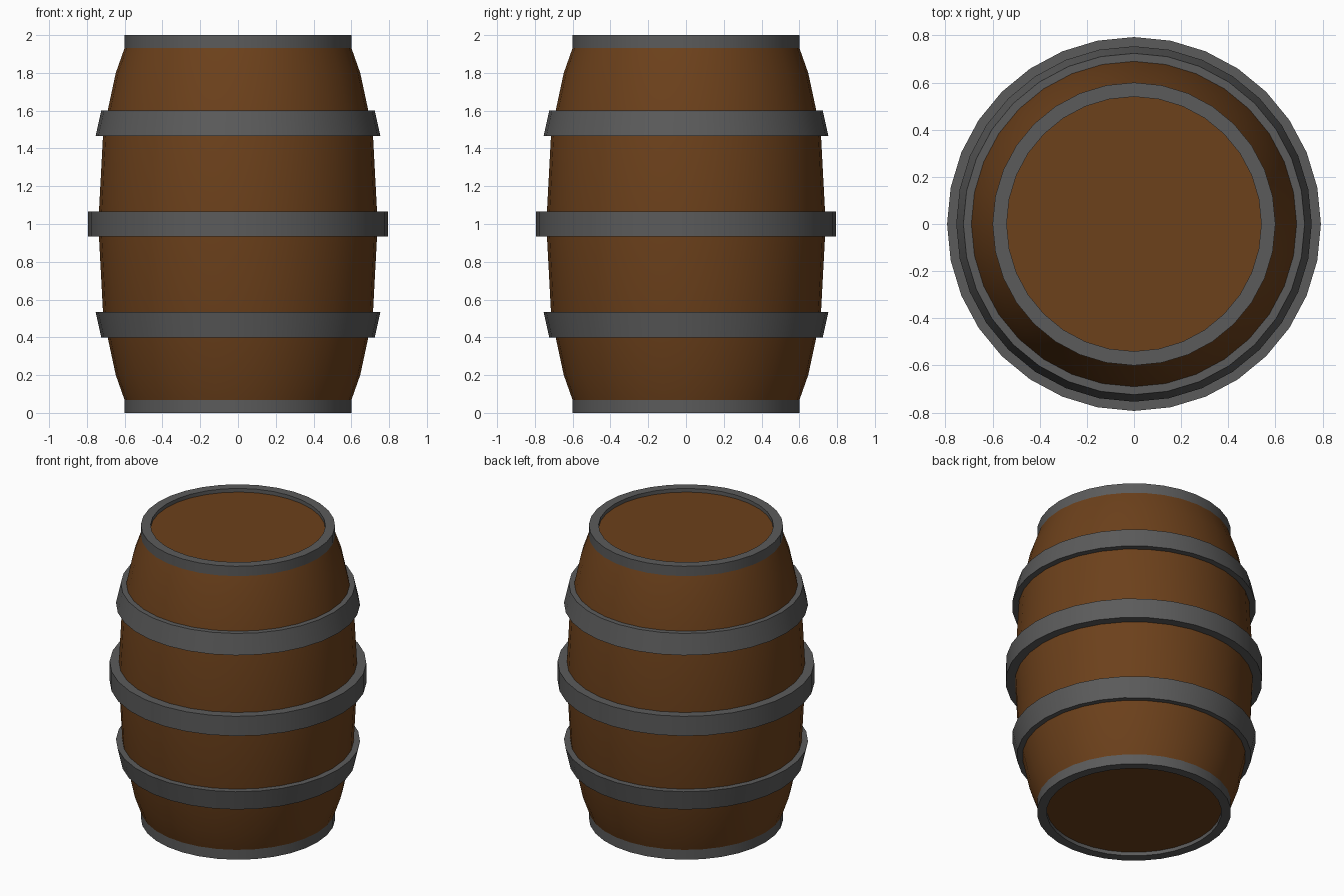
import bpy, bmesh
from math import cos, sin, tau, radians

if "Cube" in bpy.data.objects:
    bpy.data.objects.remove(bpy.data.objects["Cube"])

SIDES = 32
H = 2.0


def material(name, color):
    m = bpy.data.materials.new(name)
    m.diffuse_color = (*color, 1)
    m.use_nodes = True
    m.node_tree.nodes["Principled BSDF"].inputs["Base Color"].default_value = m.diffuse_color
    return m


wood = material("wood", (0.15, 0.052, 0.011))
iron = material("iron", (0.105, 0.105, 0.105))


def lathe(name, profile, mat, closed):
    """Spin (radius, z) points, listed bottom to top on the outside, around z.
    closed joins the profile into a loop; otherwise both ends get caps."""
    bm = bmesh.new()
    rings = [[bm.verts.new((r * cos(tau * i / SIDES), r * sin(tau * i / SIDES), z))
              for i in range(SIDES)] for r, z in profile]
    pairs = list(zip(rings, rings[1:]))
    if closed:
        pairs.append((rings[-1], rings[0]))
    else:
        bm.faces.new(rings[0][::-1])
        bm.faces.new(rings[-1])
    for a, b in pairs:
        for i in range(SIDES):
            j = (i + 1) % SIDES
            bm.faces.new((a[i], a[j], b[j], b[i]))
    bmesh.ops.recalc_face_normals(bm, faces=bm.faces)
    mesh = bpy.data.meshes.new(name)
    bm.to_mesh(mesh)
    bm.free()
    mesh.materials.append(mat)
    ob = bpy.data.objects.new(name, mesh)
    bpy.context.collection.objects.link(ob)
    bpy.ops.object.select_all(action='DESELECT')
    ob.select_set(True)
    bpy.context.view_layer.objects.active = ob
    bpy.ops.object.shade_smooth_by_angle(angle=radians(30))
    return ob


def flip(profile):
    """Mirror a profile top to bottom."""
    return [(r, H - z) for r, z in reversed(profile)]


# Bulging wooden body, with recessed heads
lower = [(0.545, 0.025), (0.545, 0.067), (0.60, 0.067), (0.647, 0.2),
         (0.69, 0.40), (0.715, 0.535), (0.736, 0.933)]
lathe("barrel_body", lower + flip(lower), wood, False)

# Rim and quarter hoops, mirrored top and bottom
rim = [(0.54, 0.0), (0.60, 0.0), (0.60, 0.067), (0.54, 0.067)]
quarter = [(0.68, 0.40), (0.724, 0.40), (0.754, 0.535), (0.70, 0.535)]
for part, profile in (("rim_hoop", rim), ("quarter_hoop", quarter)):
    lathe("bottom_" + part, profile, iron, True)
    lathe("top_" + part, flip(profile), iron, True)

# Straight hoop round the belly
lathe("middle_hoop", [(0.73, 0.933), (0.793, 0.933), (0.793, 1.067), (0.73, 1.067)],
      iron, True)
